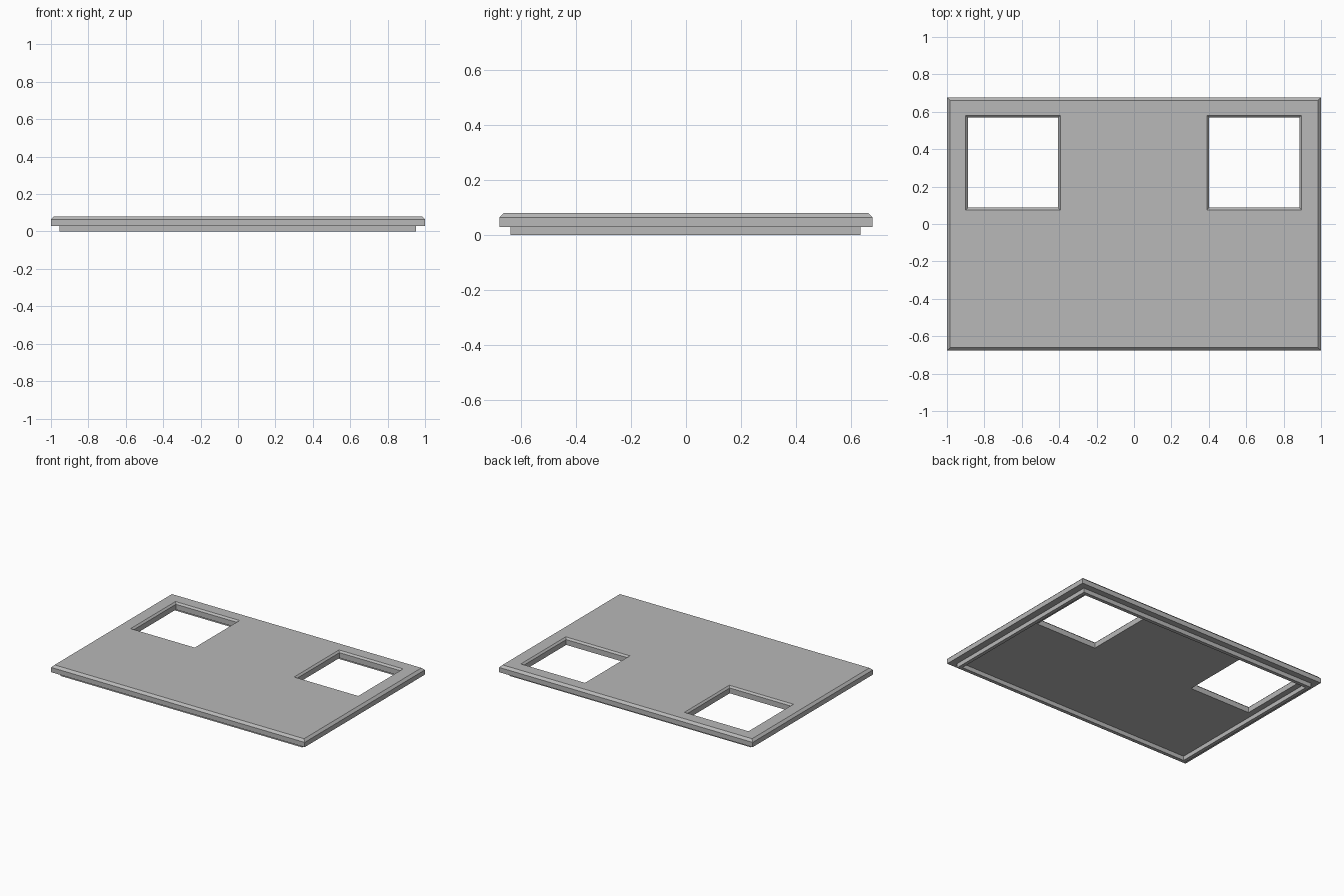
import bpy
import bmesh

cube = bpy.data.objects.get("Cube")
if cube:
    bpy.data.objects.remove(cube, do_unlink=True)

grey = bpy.data.materials.new("plain_grey")
grey.use_nodes = True
colour = (0.48, 0.48, 0.48, 1)
grey.diffuse_color = colour
grey.node_tree.nodes["Principled BSDF"].inputs["Base Color"].default_value = colour


def loft(name, sections, centre=(0, 0), closed=False):
    """Join rectangles (half width, half depth, z); cap the ends or close into a frame."""
    bm = bmesh.new()
    cx, cy = centre
    rings = [[bm.verts.new((cx + sx * w, cy + sy * d, z))
              for sx, sy in ((-1, -1), (1, -1), (1, 1), (-1, 1))]
             for w, d, z in sections]
    pairs = list(zip(rings, rings[1:]))
    if closed:
        pairs.append((rings[-1], rings[0]))
    else:
        bm.faces.new(rings[0])
        bm.faces.new(rings[-1])
    for low, high in pairs:
        for i in range(4):
            j = (i + 1) % 4
            bm.faces.new((low[i], low[j], high[j], high[i]))
    bmesh.ops.recalc_face_normals(bm, faces=bm.faces)
    mesh = bpy.data.meshes.new(name)
    bm.to_mesh(mesh)
    bm.free()
    mesh.materials.append(grey)
    obj = bpy.data.objects.new(name, mesh)
    bpy.context.collection.objects.link(obj)
    return obj


HALF_X, HALF_Y = 1.0, 0.677
BASE, SHOULDER, TOP = 0.03, 0.064, 0.08
CHAMFER = 0.016

# Panel with a chamfered upper rim
panel = loft("panel", [
    (HALF_X, HALF_Y, BASE),
    (HALF_X, HALF_Y, SHOULDER),
    (HALF_X - CHAMFER, HALF_Y - CHAMFER, TOP)])

# Square openings that flare at the top
hole, flare = 0.241, 0.012
for x in (-0.647, 0.643):
    cutter = loft("opening_cutter", [
        (hole, hole, -BASE),
        (hole, hole, TOP - flare),
        (hole + 2 * flare, hole + 2 * flare, TOP + flare)], (x, 0.328))
    cutter.hide_render = True
    cut = panel.modifiers.new("opening", 'BOOLEAN')
    cut.operation = 'DIFFERENCE'
    cut.solver = 'EXACT'
    cut.object = cutter
    bpy.context.view_layer.objects.active = panel
    bpy.ops.object.modifier_apply(modifier=cut.name)
    bpy.data.objects.remove(cutter, do_unlink=True)

# Locating lip under the panel
lip_x, lip_y, lip_wall = 0.953, 0.635, 0.025
loft("locating_lip", [
    (lip_x, lip_y, 0),
    (lip_x, lip_y, BASE),
    (lip_x - lip_wall, lip_y - lip_wall, BASE),
    (lip_x - lip_wall, lip_y - lip_wall, 0)], (-0.002, -0.002), closed=True)
